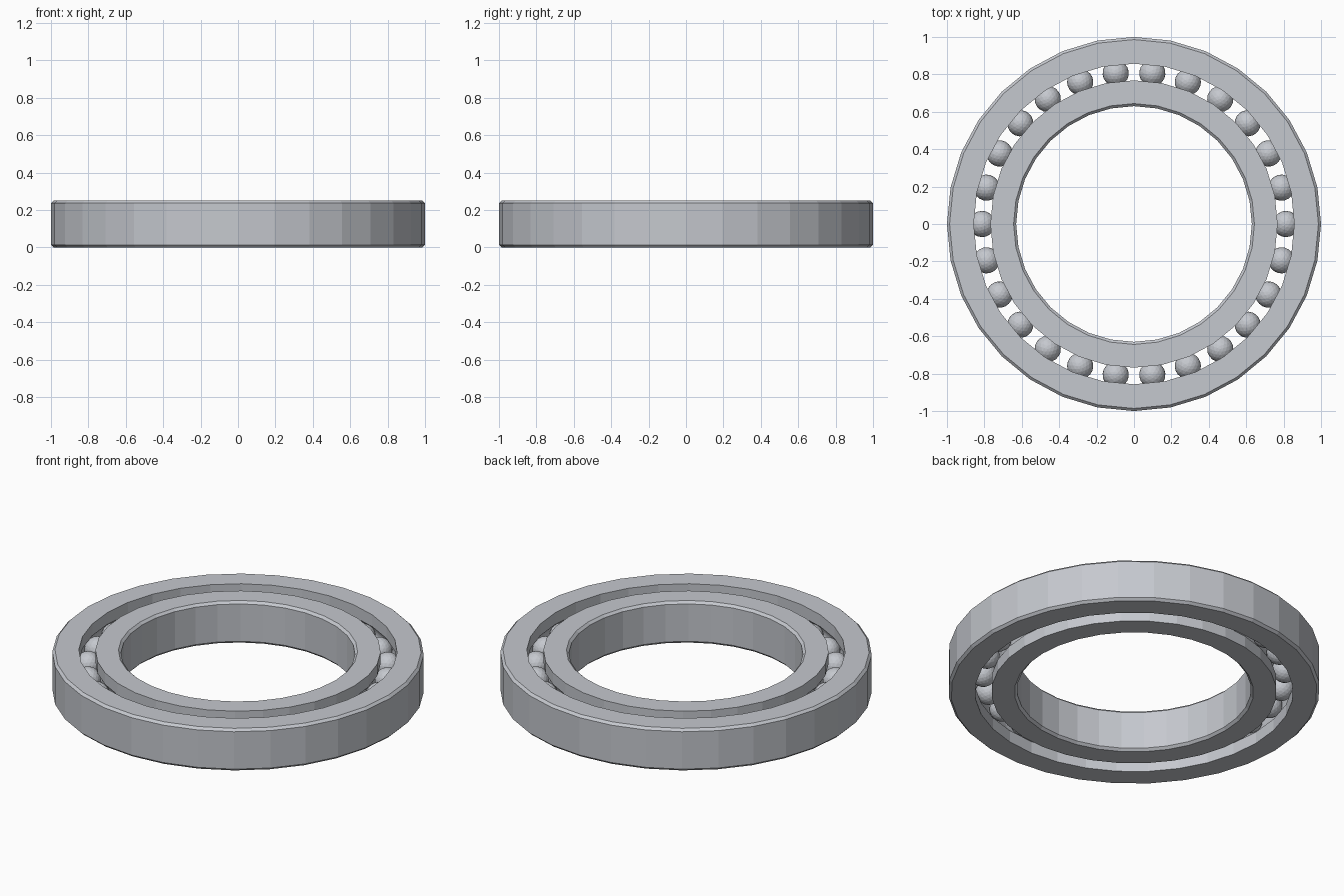
import bpy, bmesh
from math import sin, cos, pi, acos

SIDES, BALLS = 32, 26
HEIGHT, BEVEL = 0.25, 0.014
PITCH, BALL_R, GROOVE_R = 0.812, 0.07, 0.071

cube = bpy.data.objects.get("Cube")
if cube:
    bpy.data.objects.remove(cube, do_unlink=True)

# Single steel colour
steel = bpy.data.materials.new("steel grey")
steel.use_nodes = True
colour = (0.56, 0.58, 0.62, 1)
steel.diffuse_color = colour
steel.node_tree.nodes["Principled BSDF"].inputs["Base Color"].default_value = colour


def add_object(name, bm):
    mesh = bpy.data.meshes.new(name)
    bmesh.ops.recalc_face_normals(bm, faces=bm.faces)
    bm.to_mesh(mesh)
    bm.free()
    mesh.materials.append(steel)
    obj = bpy.data.objects.new(name, mesh)
    bpy.context.collection.objects.link(obj)
    return obj


def lathe(name, profile):
    """Revolve a closed (radius, z) profile into a faceted ring."""
    bm = bmesh.new()
    rows = []
    for i in range(SIDES):
        a = 2 * pi * i / SIDES
        rows.append([bm.verts.new((r * cos(a), r * sin(a), z)) for r, z in profile])
    n = len(profile)
    for i in range(SIDES):
        p, q = rows[i], rows[(i + 1) % SIDES]
        for j in range(n):
            k = (j + 1) % n
            bm.faces.new((p[j], q[j], q[k], p[k]))
    return add_object(name, bm)


def race(name, rim, wall):
    """Ring with a bevelled rim and a ball groove cut in the opposite wall."""
    side = 1 if wall > rim else -1      # direction from the rim to the wall
    inset = rim + side * BEVEL
    half = acos(abs(PITCH - wall) / GROOVE_R)
    steps = 8
    groove = []
    for i in range(steps + 1):
        a = -half + 2 * half * i / steps
        groove.append((PITCH - side * GROOVE_R * cos(a), HEIGHT / 2 + GROOVE_R * sin(a)))
    profile = [(inset, HEIGHT), (rim, HEIGHT - BEVEL), (rim, BEVEL), (inset, 0),
               (wall, 0)] + groove + [(wall, HEIGHT)]
    return lathe(name, profile)


# Races
race("outer_race", 1.0, 0.857)
race("inner_race", 0.63, 0.768)

# Balls
for i in range(BALLS):
    a = 2 * pi * i / BALLS
    bm = bmesh.new()
    bmesh.ops.create_icosphere(bm, subdivisions=3, radius=BALL_R)
    ball = add_object(f"ball_{i + 1}", bm)
    ball.location = (PITCH * cos(a), PITCH * sin(a), HEIGHT / 2)
    ball.rotation_euler.z = a
